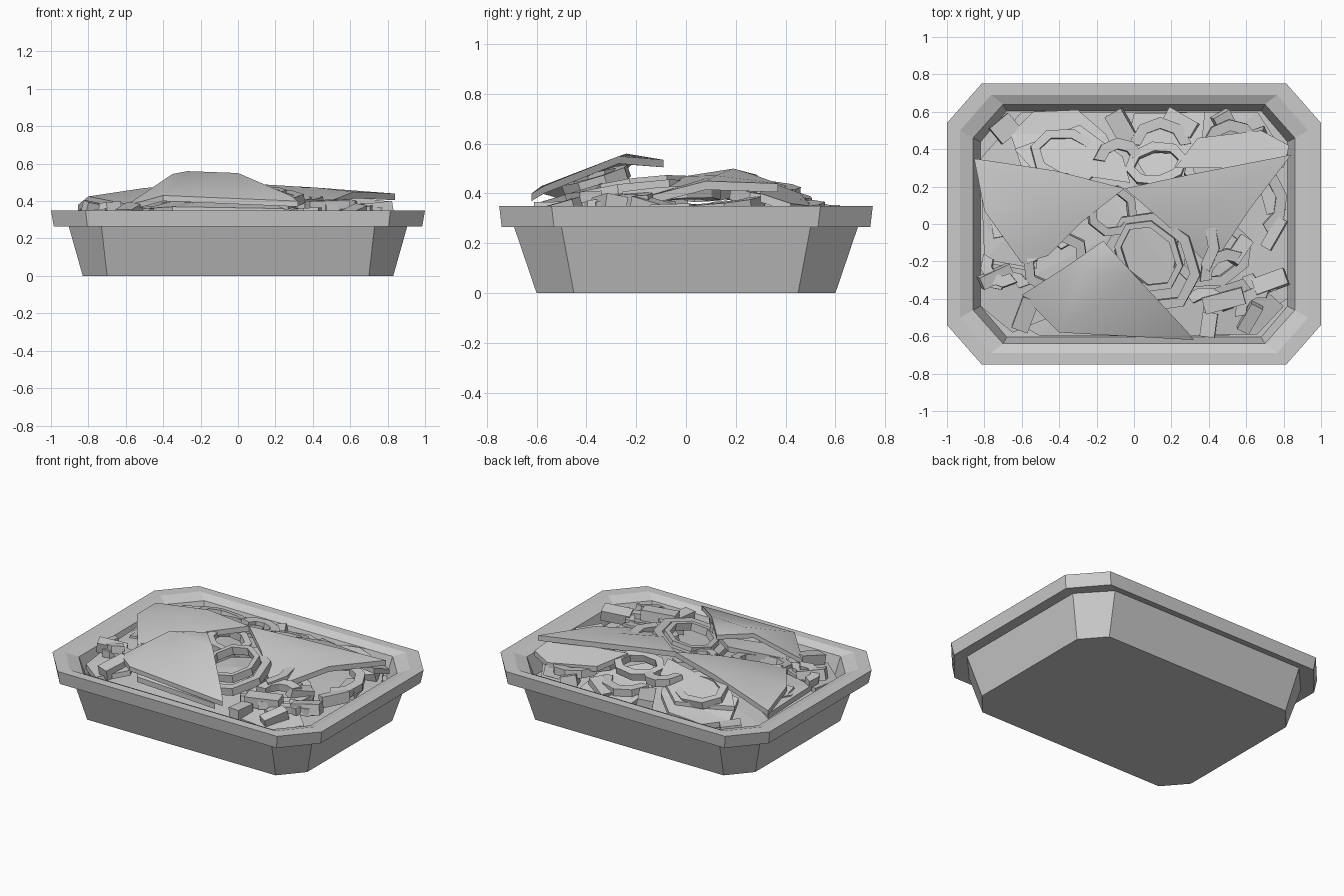
import bpy, bmesh, math, random
from mathutils import Vector, Euler

random.seed(4)
if "Cube" in bpy.data.objects:
    bpy.data.objects.remove(bpy.data.objects["Cube"])

grey = bpy.data.materials.new("plain grey")
grey.use_nodes = True
grey.diffuse_color = (0.6, 0.6, 0.6, 1)
grey.node_tree.nodes["Principled BSDF"].inputs["Base Color"].default_value = grey.diffuse_color


def finish(name, bm):
    bmesh.ops.recalc_face_normals(bm, faces=bm.faces)
    mesh = bpy.data.meshes.new(name)
    bm.to_mesh(mesh)
    bm.free()
    mesh.materials.append(grey)
    ob = bpy.data.objects.new(name, mesh)
    bpy.context.collection.objects.link(ob)
    return ob


def tray(name, levels):
    """Loft of chamfered rectangles: half x, half y, chamfer x, chamfer y, z."""
    bm = bmesh.new()
    loops = []
    for x, y, cx, cy, z in levels:
        pts = [(x, -cy), (x, cy), (cx, y), (-cx, y), (-x, cy), (-x, -cy), (-cx, -y), (cx, -y)]
        loops.append([bm.verts.new((px, py, z)) for px, py in pts])
    for a, b in zip(loops, loops[1:]):
        for i in range(8):
            j = (i + 1) % 8
            bm.faces.new((a[i], a[j], b[j], b[i]))
    bm.faces.new(loops[0])
    bm.faces.new(loops[-1])
    return finish(name, bm)


def slab(name, pts, faces, thick=0.035, smooth=False):
    """Bent sheet given by its top faces, thickened straight down."""
    bm = bmesh.new()
    top = [bm.verts.new(p) for p in pts]
    fs = [bm.faces.new([top[i] for i in f]) for f in faces]
    fs = bmesh.ops.triangulate(bm, faces=fs)["faces"]
    ext = bmesh.ops.extrude_face_region(bm, geom=fs, use_keep_orig=True)
    down = [v for v in ext["geom"] if isinstance(v, bmesh.types.BMVert)]
    bmesh.ops.translate(bm, verts=down, vec=(0, 0, -thick))
    ob = finish(name, bm)
    if smooth:
        bpy.ops.object.select_all(action="DESELECT")
        ob.select_set(True)
        bpy.context.view_layer.objects.active = ob
        bpy.ops.object.shade_smooth_by_angle(angle=math.radians(40))


def band(name, loc, rx, ry, wide=0.05, high=0.045, tilt=(0, 0, 0), start=0, arc=360, n=8):
    """Faceted onion ring, or an open strip of one when arc is below 360."""
    bm = bmesh.new()
    closed = arc >= 360
    steps = n if closed else n + 1
    rows = []
    for k in range(steps):
        a = math.radians(start + arc * k / n)
        c, s = math.cos(a), math.sin(a)
        rows.append([bm.verts.new(((rx - i) * c, (ry - i) * s, z))
                     for i, z in ((0, -high / 2), (0, high / 2), (wide, high / 2), (wide, -high / 2))])
    for k in range(n):
        a, b = rows[k], rows[(k + 1) % steps]
        for i in range(4):
            j = (i + 1) % 4
            bm.faces.new((a[i], a[j], b[j], b[i]))
    if not closed:
        bm.faces.new(rows[0])
        bm.faces.new(rows[-1])
    m = Euler([math.radians(t) for t in tilt]).to_matrix()
    for v in bm.verts:
        v.co = m @ v.co + Vector(loc)
    return finish(name, bm)


def chunk(name, loc, size, tilt):
    bm = bmesh.new()
    bmesh.ops.create_cube(bm, size=1)
    m = Euler([math.radians(t) for t in tilt]).to_matrix()
    for v in bm.verts:
        v.co = m @ Vector([a * b for a, b in zip(v.co, size)]) + Vector(loc)
    return finish(name, bm)


# Tray with flared walls, overhanging rim and hollow inside
tray("tray", [(.83, .60, .70, .45, 0), (.905, .69, .73, .50, .265), (.905, .69, .73, .50, .272),
              (.985, .74, .805, .53, .265), (1, .75, .815, .54, .35), (.93, .69, .765, .50, .35),
              (.86, .64, .70, .46, .325), (.82, .605, .68, .44, .20)])

# Loose bed of greens
slab("bed_leaf", [(-.82, -.42, .25), (-.5, -.6, .25), (.5, -.6, .25), (.82, -.4, .25), (.82, .35, .25),
                  (.66, .6, .25), (-.6, .6, .25), (-.82, .35, .25), (0, 0, .31)],
     [(i, (i + 1) % 8, 8) for i in range(8)], .04)

# Three large leaves on top: each a fan round its last point
wing = [(i, (i + 1) % 7, 7) for i in range(7)]
slab("large_leaf_right", [(-.05, .19, .50), (-.42, .285, .475), (-.855, .35, .38), (-.80, .07, .425),
                          (-.60, -.21, .385), (-.46, -.17, .40), (-.28, .01, .465), (-.5, .12, .47)],
     wing, smooth=True)
slab("large_leaf_left", [(-.05, .19, .50), (.30, .265, .478), (.84, .37, .44), (.62, .08, .45),
                         (.44, -.19, .38), (.38, -.2, .37), (.17, 0, .47), (.42, .12, .472)],
     wing, smooth=True)
slab("large_leaf_front", [(-.165, -.09, .535), (-.35, -.22, .545), (-.27, -.24, .56), (0, -.27, .55),
                          (.28, -.57, .43), (.32, -.62, .40), (-.40, -.58, .43), (-.60, -.38, .375)],
     [(0, 1, 2, 3), (2, 6, 5, 4, 3), (1, 7, 6, 2)], .03, smooth=True)

# Flat leaves at the back and sides
slab("back_leaf_right", [(-.66, .48, .31), (-.54, .60, .30), (-.30, .61, .32), (-.15, .48, .36),
                         (-.05, .28, .41), (-.60, .30, .38)], [(0, 1, 2, 3), (0, 3, 4, 5)])
slab("back_leaf_right_upper", [(-.64, .40, .37), (-.29, .53, .36), (-.06, .36, .42), (-.02, .22, .46),
                               (-.55, .30, .41)], [(0, 1, 2, 4), (2, 3, 4)], .03)
slab("back_leaf_left", [(.22, .30, .46), (.34, .46, .40), (.68, .50, .35), (.83, .42, .36),
                        (.80, .30, .40)], [(0, 1, 2, 3, 4)])
slab("back_leaf_middle", [(-.04, .42, .33), (.0, .59, .29), (.38, .60, .29), (.36, .40, .34), (.1, .2, .40)],
     [(0, 1, 2, 3, 4)])
slab("side_leaf_right", [(-.82, .30, .33), (-.80, -.19, .33), (-.52, -.24, .34), (-.5, .1, .36)], [(0, 1, 2, 3)])
slab("corner_leaf_left", [(.38, -.36, .34), (.62, -.28, .35), (.80, -.44, .30), (.66, -.59, .29), (.36, -.59, .31)],
     [(0, 1, 2, 3, 4)])
slab("corner_leaf_right", [(-.82, -.2, .31), (-.55, -.25, .36), (-.45, -.5, .36), (-.65, -.58, .29), (-.82, -.44, .28)],
     [(0, 1, 2, 3, 4)])
slab("under_leaf_front", [(-.5, -.36, .36), (-.2, -.16, .44), (.05, -.34, .44), (.25, -.6, .36), (-.35, -.57, .37)],
     [(0, 1, 2, 3, 4)])

# Onion rings
for i, (loc, rx, ry, wide, tilt) in enumerate([
        ((.10, -.20, .39), .29, .24, .055, (10, 2, -55)), ((.08, -.17, .42), .21, .17, .035, (10, 2, -55)),
        ((-.36, .36, .39), .20, .15, .05, (-14, 0, -15)), ((-.12, .07, .42), .14, .14, .045, (8, 10, 30)),
        ((.12, .32, .41), .17, .12, .05, (-14, 0, 10)), ((.46, .32, .38), .20, .15, .05, (-8, 6, 15)),
        ((-.42, -.20, .37), .19, .15, .055, (8, -8, 35)), ((.42, -.16, .33), .22, .18, .055, (6, 6, 20)),
        ((-.17, -.36, .45), .22, .14, .05, (18, 0, 10))]):
    band(f"onion_ring_{i + 1}", loc, rx, ry, wide, .05, tilt)

# Curled strips
for i, (x, y, z, r, start, arc) in enumerate([
        (-.70, -.22, .36, .12, 150, 160), (-.66, -.36, .34, .11, 20, 150), (-.45, -.17, .37, .13, 30, 170),
        (.50, -.28, .36, .15, 60, 130), (.68, -.47, .34, .14, 70, 120), (.70, -.24, .34, .13, 200, 130),
        (.38, -.50, .35, .16, 20, 110), (-.08, .32, .41, .14, 20, 150), (.62, .12, .35, .2, -60, 140),
        (.22, -.1, .38, .24, -40, 130), (.14, .40, .33, .17, 10, 160), (.52, .40, .33, .16, 20, 150),
        (-.62, .0, .33, .17, 90, 170)]):
    band(f"curled_strip_{i + 1}", (x, y, z), r, r, .06, .05,
         (random.uniform(-8, 8), random.uniform(-8, 8), 0), start, arc, 4)

# Diced pieces
for i, (x, y, z, sx, sy, turn) in enumerate([
        (-.69, .51, .28, .13, .11, 40), (-.06, .51, .31, .10, .20, 30), (.25, .54, .30, .18, .09, -30),
        (.49, .53, .30, .10, .14, 30), (.75, -.05, .32, .06, .18, -30), (-.58, -.48, .34, .09, .18, -20),
        (-.74, -.28, .35, .18, .07, 25), (.40, -.54, .33, .08, .13, -8), (.48, -.41, .37, .22, .09, 15),
        (.73, -.31, .35, .18, .09, 20), (.62, -.50, .33, .16, .07, 60), (.56, -.14, .34, .08, .15, -35),
        (-.70, -.02, .31, .12, .10, 10), (.74, .14, .31, .10, .16, 15), (.66, .44, .28, .12, .12, 20)]):
    chunk(f"diced_piece_{i + 1}", (x, y, z), (sx, sy, .07),
          (random.uniform(-15, 15), random.uniform(-15, 15), turn))
